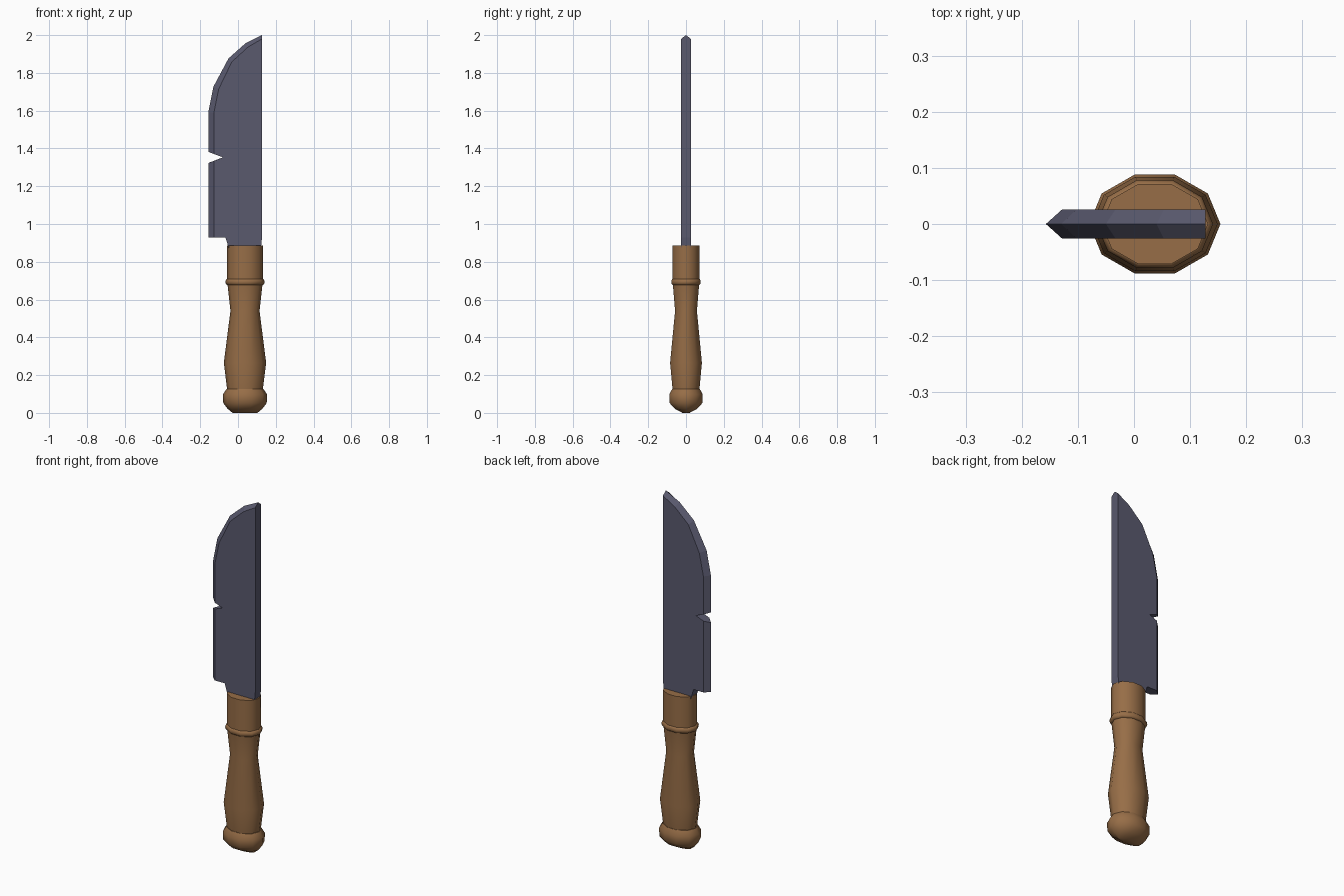
import bpy, bmesh, math

if "Cube" in bpy.data.objects:
    bpy.data.objects.remove(bpy.data.objects["Cube"])

CX = 0.037      # handle axis, offset from the model centre
RATIO = 0.79    # handle depth to width


def material(name, rgb):
    m = bpy.data.materials.new(name)
    m.diffuse_color = (*rgb, 1)
    m.use_nodes = True
    m.node_tree.nodes["Principled BSDF"].inputs["Base Color"].default_value = m.diffuse_color
    return m


wood = material("brown wood", (0.31, 0.155, 0.063))
steel = material("dark steel", (0.10, 0.10, 0.155))


def finish(name, bm, mat, smooth=None):
    bmesh.ops.recalc_face_normals(bm, faces=bm.faces)
    me = bpy.data.meshes.new(name)
    bm.to_mesh(me)
    bm.free()
    me.materials.append(mat)
    ob = bpy.data.objects.new(name, me)
    bpy.context.collection.objects.link(ob)
    if smooth:
        bpy.ops.object.select_all(action='DESELECT')
        ob.select_set(True)
        bpy.context.view_layer.objects.active = ob
        bpy.ops.object.shade_smooth_by_angle(angle=math.radians(smooth))
    return ob


def turned(name, rings, smooth=50):
    """Ten-sided oval turning; rings are (z, half width, depth ratio)."""
    bm = bmesh.new()
    loops = []
    for z, r, k in rings:
        loops.append([bm.verts.new((CX + r * math.cos(i * math.pi / 5),
                                    r * k * math.sin(i * math.pi / 5), z))
                      for i in range(10)])
    for a, b in zip(loops, loops[1:]):
        for i in range(10):
            j = (i + 1) % 10
            bm.faces.new((a[i], a[j], b[j], b[i]))
    bm.faces.new(loops[0][::-1])
    bm.faces.new(loops[-1])
    return finish(name, bm, wood, smooth)


# Handle parts, bottom to top
turned("pommel", [(0, 0.066, 0.3), (0.022, 0.092, 0.68), (0.052, 0.115, RATIO),
                  (0.098, 0.117, RATIO), (0.126, 0.098, RATIO)])
turned("grip", [(z, r, RATIO) for z, r in
                [(0.12, 0.094), (0.265, 0.112), (0.54, 0.077), (0.685, 0.093)]])
turned("grip_ring", [(z, r, RATIO) for z, r in
                     [(0.676, 0.092), (0.682, 0.101), (0.693, 0.104),
                      (0.704, 0.101), (0.71, 0.094)]])
turned("collar", [(0.70, 0.095, RATIO), (0.885, 0.095, RATIO)])

# Blade: sharp edge line on the middle plane, bevel line on both cheeks
edge = [(0.127, 2.0), (0.04, 1.957), (-0.05, 1.877), (-0.13, 1.727), (-0.157, 1.592),
        (-0.157, 1.382), (-0.08, 1.353), (-0.157, 1.323), (-0.157, 0.928)]
bevel = [(0.127, 1.98), (0.053, 1.937), (-0.033, 1.858), (-0.102, 1.715), (-0.128, 1.588),
         (-0.128, 1.371), (-0.08, 1.353), (-0.128, 1.334), (-0.128, 0.928)]
heel = [(-0.066, 0.928), (-0.045, 0.86), (0.12, 0.86), (0.127, 0.928)]

bm = bmesh.new()
mid = [bm.verts.new((x, 0, z)) for x, z in edge]
cheeks = []
for y in (-0.026, 0.026):
    side = [bm.verts.new((x, y, z)) for x, z in bevel + heel]
    bm.faces.new(side)
    for i in range(len(edge) - 1):
        bm.faces.new((mid[i], mid[i + 1], side[i + 1], side[i]))
    cheeks.append(side)
f, b = cheeks
n, last = len(f), len(edge) - 1
for i in range(last, n):
    j = (i + 1) % n
    bm.faces.new((f[i], f[j], b[j], b[i]))
for i in (0, last):
    bm.faces.new((f[i], mid[i], b[i]))
finish("blade", bm, steel)
